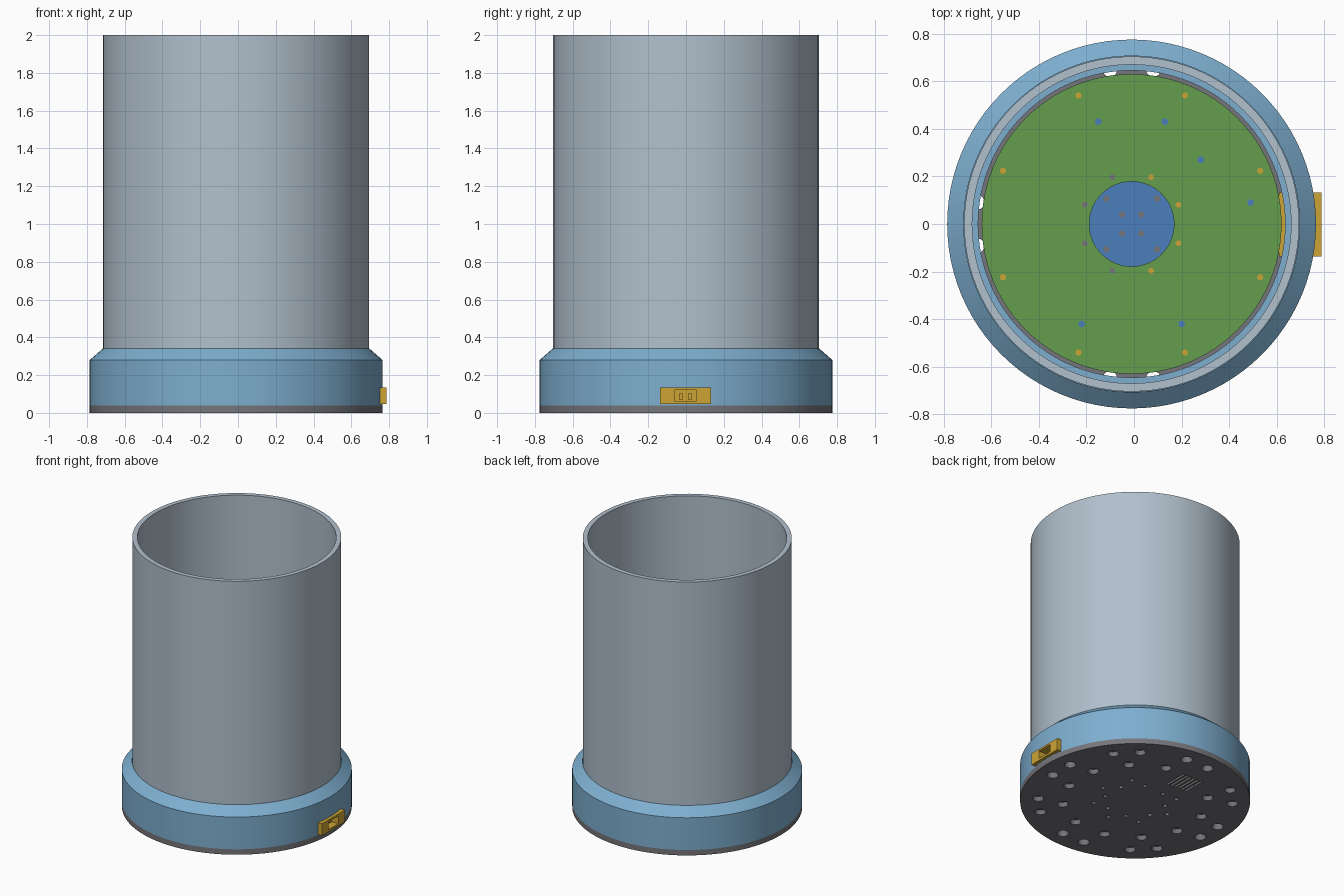
import bpy, bmesh
from math import cos, sin, radians, pi
from mathutils import Matrix, Vector

cube = bpy.data.objects.get("Cube")
if cube:
    bpy.data.objects.remove(cube, do_unlink=True)

AXIS = -0.01  # x of the round body's axis
SIDES = 96


def material(name, *srgb):
    m = bpy.data.materials.new(name)
    m.use_nodes = True
    col = [c ** 2.2 for c in srgb] + [1]
    m.diffuse_color = col
    m.node_tree.nodes["Principled BSDF"].inputs["Base Color"].default_value = col
    return m


STEEL = material("pale steel", 0.69, 0.75, 0.80)
BLUE = material("light blue", 0.49, 0.68, 0.81)
GREY = material("dark grey", 0.46, 0.46, 0.48)
GREEN = material("board green", 0.39, 0.61, 0.31)
DEEP = material("deep blue", 0.30, 0.49, 0.73)
BRASS = material("brass yellow", 0.80, 0.64, 0.22)
RED = material("vent red", 0.65, 0.16, 0.11)


def finish(name, bm, mat):
    bmesh.ops.recalc_face_normals(bm, faces=bm.faces)
    me = bpy.data.meshes.new(name)
    bm.to_mesh(me)
    bm.free()
    ob = bpy.data.objects.new(name, me)
    bpy.context.collection.objects.link(ob)
    me.materials.append(mat)
    return ob


def lathe(name, profile, mat):
    """Spin a closed (radius, z) outline around the body axis."""
    bm = bmesh.new()
    rings = []
    for i in range(SIDES):
        a = 2 * pi * i / SIDES
        rings.append([bm.verts.new((AXIS + r * cos(a), r * sin(a), z)) for r, z in profile])
    n = len(profile)
    for i in range(SIDES):
        p, q = rings[i], rings[(i + 1) % SIDES]
        for j in range(n):
            k = (j + 1) % n
            bm.faces.new((p[j], q[j], q[k], p[k]))
    return finish(name, bm, mat)


def add_cone(bm, x, y, z0, z1, r0, r1, sides=20):
    bmesh.ops.create_cone(bm, cap_ends=True, segments=sides, radius1=r0, radius2=r1,
                          depth=z1 - z0, matrix=Matrix.Translation((x, y, (z0 + z1) / 2)))


def add_box(bm, lo, hi):
    lo, hi = Vector(lo), Vector(hi)
    bmesh.ops.create_cube(bm, size=1, matrix=Matrix.Translation((lo + hi) / 2)
                          @ Matrix.Diagonal((hi - lo).to_4d()))


def box(name, lo, hi, mat):
    bm = bmesh.new()
    add_box(bm, lo, hi)
    return finish(name, bm, mat)


def discs(name, points, z0, z1, r, mat, sides=20):
    bm = bmesh.new()
    for x, y in points:
        add_cone(bm, x, y, z0, z1, r, r, sides)
    return finish(name, bm, mat)


def circle(r, angles):
    return [(AXIS + r * cos(radians(a)), r * sin(radians(a))) for a in angles]


def cut(target, bm):
    """Subtract the cutter mesh and drop the cutter."""
    tool = finish("cutter", bm, target.data.materials[0])
    tool.hide_render = True
    mod = target.modifiers.new("cut", 'BOOLEAN')
    mod.operation, mod.solver, mod.object = 'DIFFERENCE', 'EXACT', tool
    bpy.context.view_layer.objects.active = target
    bpy.ops.object.modifier_apply(modifier=mod.name)
    bpy.data.objects.remove(tool, do_unlink=True)


# Round body: tall open tube standing in a chamfered base shell
SEAT, BOARD = 0.20, 0.16
tube = lathe("tube", [(0.704, SEAT), (0.704, 2), (0.67, 2), (0.67, SEAT)], STEEL)
shell = lathe("base_shell", [(0.775, 0.04), (0.775, 0.28), (0.706, 0.34),
                             (0.706, SEAT), (0.645, SEAT), (0.645, 0.04)], BLUE)

# Bottom plate with countersunk holes, pin holes and vent slots
plate = discs("bottom_plate", [(AXIS, 0)], 0, 0.04, 0.775, GREY, SIDES)
octants = [22.5 + 45 * k for k in range(8)]
bm = bmesh.new()
for k in range(8):
    for x, y in circle(0.655, (45 * k - 8, 45 * k + 8)):
        top = 0.05 if k % 2 == 0 else 0.03
        add_cone(bm, x, y, -0.01, top, 0.042, 0.028)
for x, y in circle(0.49, [15 + 30 * k for k in range(12) if k != 3]):
    add_cone(bm, x, y, -0.01, 0.03, 0.042, 0.028)
for x, y in circle(0.21, octants) + circle(0.28, [45 * k for k in range(8) if k != 2]):
    add_cone(bm, x, y, -0.01, 0.03, 0.016, 0.016, 12)
for i in range(6):
    x = -0.19 + 0.03 * i
    add_box(bm, (x, 0.31, -0.01), (x + 0.016, 0.49, 0.05))
cut(plate, bm)
mesh_panel = box("vent_panel", (-0.21, 0.30, 0.012), (-0.01, 0.50, 0.05), RED)
bm = bmesh.new()
for i in range(5):
    x = -0.174 + 0.03 * i
    add_box(bm, (x - 0.002, 0.29, 0), (x + 0.016, 0.51, 0.041))
add_box(bm, (-0.23, 0.29, 0), (-0.188, 0.51, 0.041))
add_box(bm, (-0.026, 0.29, 0), (0, 0.51, 0.041))
cut(mesh_panel, bm)

# Circuit boards: blue one below, green one with a round window above
lower = discs("lower_board", [(AXIS, 0)], BOARD - 0.04, BOARD - 0.02, 0.60, DEEP, SIDES)
upper = lathe("upper_board", [(0.63, BOARD - 0.02), (0.63, BOARD),
                              (0.178, BOARD), (0.178, BOARD - 0.02)], GREEN)

# Small fittings on the boards
UP = BOARD + 0.004
LOW = BOARD - 0.02
rim_screws = discs("rim_screws", circle(0.585, octants), BOARD - 0.01, UP, 0.013, BRASS)
right_pins = discs("right_pins", circle(0.213, [-67.5, -22.5, 22.5, 67.5]),
                   BOARD - 0.01, UP, 0.012, BRASS)
left_pins = discs("left_pins", circle(0.213, [112.5, 157.5, 202.5, 247.5]),
                  BOARD - 0.01, UP, 0.012, GREY)
pin_pads = discs("pin_pads", circle(0.213, [112.5, 157.5]), BOARD - 0.01, BOARD + 0.002, 0.027, GREEN)
board_dots = discs("board_dots", [(-0.15, 0.43), (0.13, 0.43), (0.28, 0.27), (0.49, 0.09),
                                  (0.20, -0.42), (-0.22, -0.42)], BOARD - 0.01, UP, 0.014, DEEP)
corners = [(sx, sy) for sx in (-1, 1) for sy in (-1, 1)]
window_screws = discs("window_screws", [(AXIS + 0.106 * a, 0.106 * b) for a, b in corners],
                      LOW - 0.01, LOW + 0.004, 0.013, GREY)
centre = [(AXIS + 0.04 * a, 0.04 * b) for a, b in corners]
sensor_pads = discs("sensor_pads", centre, LOW - 0.01, LOW + 0.004, 0.026, DEEP)
sensor_pins = discs("sensor_pins", centre, LOW - 0.01, LOW + 0.007, 0.013, GREY)

# Side connector: a block through the shell wall with a recessed socket
bm = bmesh.new()
add_box(bm, (0.61, -0.137, 0.046), (0.80, 0.133, 0.134))
cut(shell, bm)
socket = box("side_connector", (0.61, -0.137, 0.046), (0.787, 0.133, 0.134), BRASS)
bm = bmesh.new()
add_box(bm, (0.71, -0.06, 0.062), (0.80, 0.055, 0.12))
cut(socket, bm)
for side, y in (("right", -0.026), ("left", 0.021)):
    box("socket_pin_" + side, (0.70, y - 0.011, 0.072), (0.745, y + 0.011, 0.102), BRASS)

# Smooth the round walls, keep the edges crisp
bpy.ops.object.select_all(action='DESELECT')
for ob in (tube, shell, plate, lower, upper):
    ob.select_set(True)
bpy.context.view_layer.objects.active = tube
bpy.ops.object.shade_smooth_by_angle(angle=radians(30))
